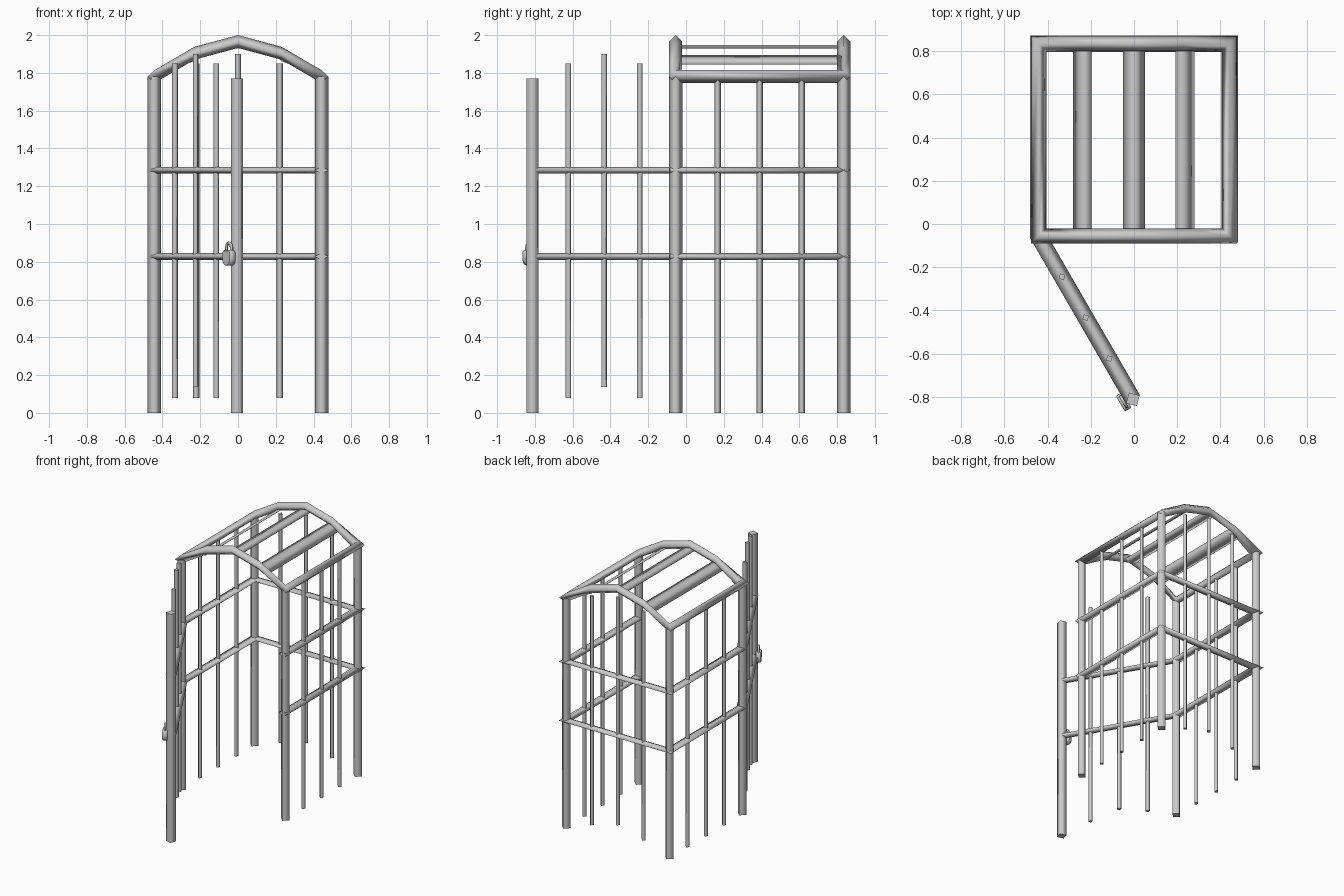
import bpy, bmesh, math
from mathutils import Vector, Matrix

if "Cube" in bpy.data.objects:
    bpy.data.objects.remove(bpy.data.objects["Cube"])


def tube(name, rings, closed=False):
    """Skin a list of equal rings; sides smooth, caps flat."""
    bm = bmesh.new()
    vr = [[bm.verts.new(p) for p in r] for r in rings]
    n = len(vr)
    for i in range(n if closed else n - 1):
        a, b = vr[i], vr[(i + 1) % n]
        for k in range(len(a)):
            j = (k + 1) % len(a)
            bm.faces.new((a[k], a[j], b[j], b[k])).smooth = True
    if not closed:
        for r in (vr[0], vr[-1]):
            f = bm.faces.new(r)
            for e in f.edges:
                e.smooth = False
    bmesh.ops.recalc_face_normals(bm, faces=bm.faces)
    me = bpy.data.meshes.new(name)
    bm.to_mesh(me)
    bm.free()
    ob = bpy.data.objects.new(name, me)
    bpy.context.collection.objects.link(ob)
    return ob


def rail(name, pts, w, h, closed=False):
    """Diamond-section beam along a path, mitred in plan."""
    P = [Vector(p) for p in pts]
    n = len(P)
    rings = []
    for i, p in enumerate(P):
        prv = P[i - 1] if (i or closed) else None
        nxt = P[(i + 1) % n] if (i < n - 1 or closed) else None
        d = [v.xy.normalized() for v in ((p - prv) if prv else nxt - p,
                                         (nxt - p) if nxt else p - prv)]
        a, b = [Vector((-v.y, v.x)) for v in d]
        m = (a + b).normalized()
        m = m * (w / m.dot(a))
        s, u = Vector((m.x, m.y, 0)), Vector((0, 0, h))
        rings.append([p + s, p + u, p - s, p - u])
    return tube(name, rings, closed)


def post(name, x, y, z0, z1, r, rot=0.0):
    """Upright four-sided bar."""
    ring = [(x + r * math.cos(rot + k * math.pi / 2),
             y + r * math.sin(rot + k * math.pi / 2)) for k in range(4)]
    return tube(name, [[(a, b, z) for a, b in ring] for z in (z0, z1)])


X, YF, YB = 0.443, -0.055, 0.835
DX, DY = -0.005, -0.812
door = math.atan2(DY - YF, DX + X)

# corner posts and free door post
for sx, side in ((-1, "left"), (1, "right")):
    for y, end in ((YF, "front"), (YB, "back")):
        post(f"{end}_{side}_post", sx * X, y, 0, 1.78, 0.036)
post("door_post", DX, DY, 0, 1.77, 0.036, door)

# arched top frame: front arch, right eave, back arch, left eave
arch = [(-X, 1.78), (-0.23, 1.904), (0, 1.966), (0.23, 1.904), (X, 1.78)]
rail("roof_frame", [(x, YF, z) for x, z in arch] +
     [(x, YB, z) for x, z in reversed(arch)], 0.035, 0.034, True)

# horizontal rails running round the walls and out along the door
for z, nm in ((0.828, "lower_rail"), (1.285, "upper_rail")):
    rail(nm, [(DX, DY, z), (-X, YF, z), (-X, YB, z), (X, YB, z), (X, YF - 0.03, z)],
         0.038, 0.018)

# thin wall bars on the sides, back and door
for k, t in enumerate((0.25, 0.5, 0.75)):
    y = YF + (YB - YF) * t
    for sx, side in ((-1, "left"), (1, "right")):
        post(f"{side}_bar_{k}", sx * X, y, 0, 1.77, 0.017)
    z0, z1 = (0.137, 1.90) if k == 1 else (0.078, 1.85)
    post(f"back_bar_{k}", -X + 2 * X * t, YB, z0, z1, 0.017)
    post(f"door_bar_{k}", -X + (DX + X) * t, YF + (DY - YF) * t, z0, z1, 0.017, door)

# flat roof slats
for k, (x, z, tilt) in enumerate(((-0.24, 1.869, -30), (0, 1.938, 0), (0.236, 1.869, 30))):
    c, s = math.cos(math.radians(tilt)), math.sin(math.radians(tilt))
    sec = [(0.05, 0), (0, 0.009), (-0.05, 0), (0, -0.009)]
    tube(f"roof_slat_{k}", [[(x + a * c + b * s, y, z - a * s + b * c) for a, b in sec]
                            for y in (YF, YB)])

# padlock: rounded body and shackle, turned to lie along the door
place = Matrix.Translation((-0.048, -0.823, 0.82)) @ Matrix.Rotation(door, 4, 'Z')
half = [(0.030, 0.042), (0.041, 0.034), (0.042, -0.012), (0.034, -0.032), (0.015, -0.041)]
outline = half + [(-x, z) for x, z in reversed(half)]
body = tube("padlock_body", [[(x * f, y, z * f) for x, z in outline]
                             for y, f in ((-0.018, 0.88), (-0.012, 1), (0.012, 1), (0.018, 0.88))])
body.matrix_world = place
path = [(0.025, 0.035)] + [(0.025 * math.cos(a * math.pi / 6), 0.058 + 0.022 * math.sin(a * math.pi / 6))
                           for a in range(7)] + [(-0.025, 0.035)]
rings = []
for i, (x, z) in enumerate(path):
    a = min(max((i - 1) * math.pi / 6, 0), math.pi)
    rings.append([(x + 0.008 * math.cos(t) * math.cos(a), 0.008 * math.sin(t),
                   z + 0.008 * math.cos(t) * math.sin(a))
                  for t in [k * math.pi / 3 for k in range(6)]])
tube("padlock_shackle", rings).matrix_world = place
